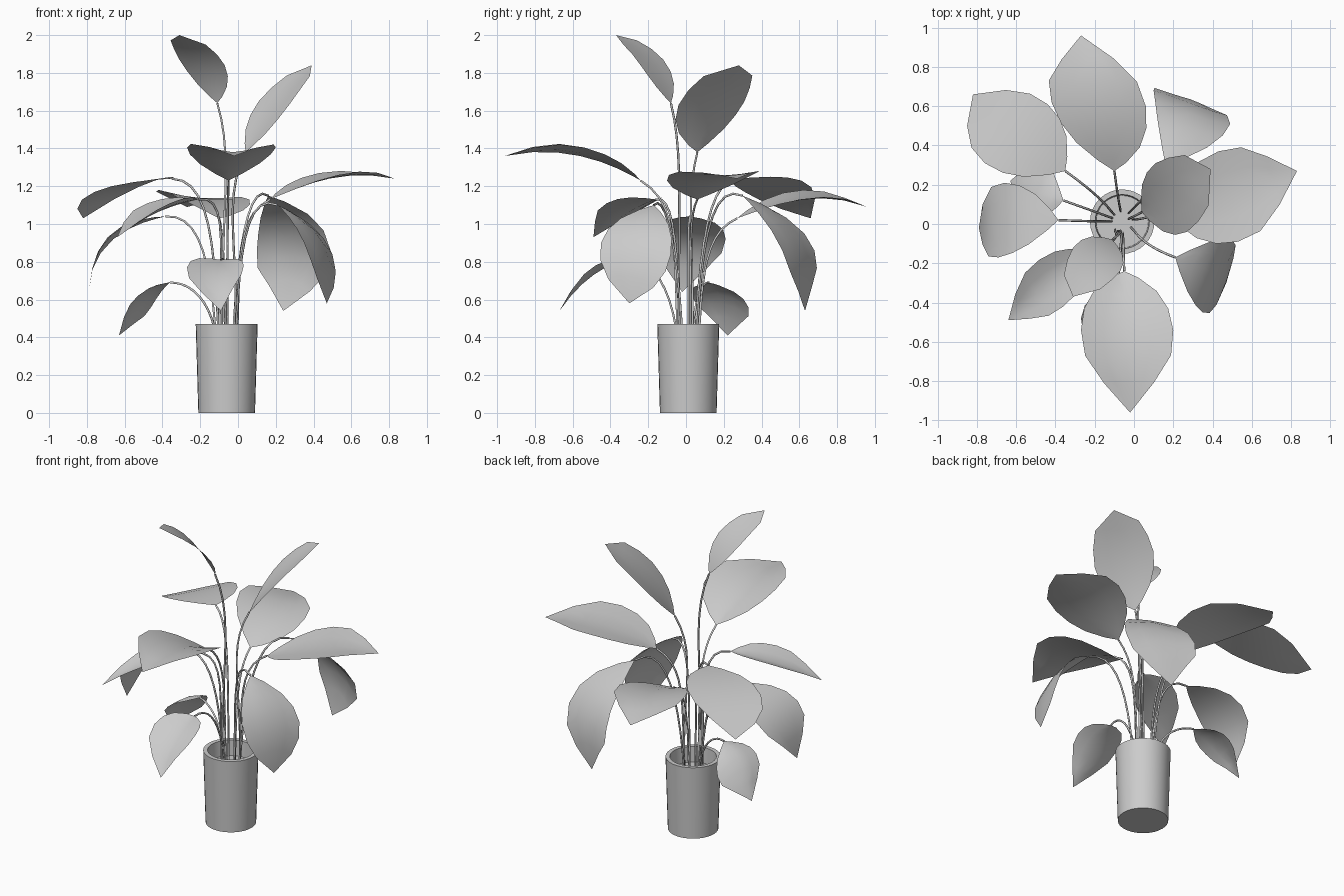
import bpy, bmesh, math
from mathutils import Vector as V

if "Cube" in bpy.data.objects:
    bpy.data.objects.remove(bpy.data.objects["Cube"])

CX, CY = -0.06, 0.012
SOIL = 0.37


def finish(bm, name, angle=40):
    bmesh.ops.remove_doubles(bm, verts=bm.verts, dist=0.0005)
    me = bpy.data.meshes.new(name)
    bm.to_mesh(me)
    bm.free()
    ob = bpy.data.objects.new(name, me)
    bpy.context.collection.objects.link(ob)
    bpy.context.view_layer.objects.active = ob
    bpy.ops.object.select_all(action='DESELECT')
    ob.select_set(True)
    bpy.ops.object.shade_smooth_by_angle(angle=math.radians(angle))
    return ob


def lathe(name, profile, n=32):
    bm = bmesh.new()
    rings = [[bm.verts.new((CX + r * math.cos(2 * math.pi * i / n),
                            CY + r * math.sin(2 * math.pi * i / n), z))
              for i in range(n)] for r, z in profile]
    for a, b in zip(rings, rings[1:]):
        for i in range(n):
            j = (i + 1) % n
            bm.faces.new((a[i], a[j], b[j], b[i]))
    bm.faces.new(rings[0][::-1])
    bm.faces.new(rings[-1])
    finish(bm, name)


# Pot with open rim and soil floor inside
lathe("pot", [(0.15, 0), (0.164, 0.47), (0.138, 0.47), (0.133, SOIL)])

# Outline of a leaf: position along the midrib, relative half width
OUTLINE = [(0, 0), (0.06, 0.3), (0.17, 0.68), (0.30, 0.91), (0.45, 1.0),
           (0.62, 0.93), (0.8, 0.54), (1, 0)]
TM = 0.45


def leaf(name, base, mid, tip, left, right, blunt=0.0):
    base, mid, tip, left, right = map(V, (base, mid, tip, left, right))
    # quadratic midrib passing through mid at TM
    ctrl = (mid - base * (1 - TM) ** 2 - tip * TM ** 2) / (2 * TM * (1 - TM))

    def point(t):
        return base * (1 - t) ** 2 + ctrl * 2 * t * (1 - t) + tip * t * t

    def tangent(t):
        return ((ctrl - base) * (1 - t) + (tip - ctrl) * t).normalized()

    t0 = tangent(TM)
    side = right - left
    side = (side - t0 * side.dot(t0)).normalized()
    normal = side.cross(t0)
    bm = bmesh.new()
    rows = []
    for t, w in OUTLINE:
        if t == 0.8:
            w += blunt
        q = t0.rotation_difference(tangent(t))
        row = []
        for s in (-1, -0.5, 0, 0.5, 1):
            d = (right if s > 0 else left) - mid
            off = (side * d.dot(side) * abs(s) + normal * d.dot(normal) * abs(s) ** 1.5
                   + t0 * d.dot(t0) * s * s)
            row.append(bm.verts.new(point(t) + (q @ off) * w))
        rows.append(row)
    for a, b in zip(rows, rows[1:]):
        for i in range(4):
            bm.faces.new((a[i], a[i + 1], b[i + 1], b[i]))
    finish(bm, name + "_leaf", 60)

    # Stem rising from the soil and arching into the leaf base
    out = V((base.x - CX, base.y - CY, 0))
    start = V((CX, CY, SOIL)) + out.normalized() * 0.055
    reach = (base - start).length
    cu = bpy.data.curves.new(name + "_stem", 'CURVE')
    cu.dimensions = '3D'
    cu.bevel_depth = 0.006
    cu.bevel_resolution = 1
    cu.resolution_u = 10
    sp = cu.splines.new('BEZIER')
    sp.bezier_points.add(1)
    a, b = sp.bezier_points
    for p in (a, b):
        p.handle_left_type = p.handle_right_type = 'FREE'
    up = V((0, 0, reach * 0.55)) + out * 0.08
    tan = tangent(0) * min(0.3, 0.27 * reach)
    a.co, a.handle_left, a.handle_right = start, start - up, start + up
    b.co, b.handle_left, b.handle_right = base, base - tan, base + tan
    ob = bpy.data.objects.new(name + "_stem", cu)
    bpy.context.collection.objects.link(ob)


# Leaves: base, mid, tip, left edge, right edge
leaf("front_upper", (-.05, -.24, 1.23), (-.04, -.56, 1.36), (-.02, -.96, 1.36),
     (-.27, -.54, 1.405), (.20, -.54, 1.405))
leaf("back", (-.10, .27, 1.03), (-.16, .60, 1.13), (-.27, .96, 1.09),
     (-.42, .62, 1.18), (.06, .60, 1.13))
leaf("back_left", (-.35, .27, 1.24), (-.60, .46, 1.2), (-.82, .66, 1.03),
     (-.76, .31, 1.17), (-.44, .61, 1.23), 0.08)
leaf("left", (-.385, .02, 1.04), (-.66, .02, .94), (-.79, -.02, .64),
     (-.69, -.17, .93), (-.66, .21, .92))
leaf("left_low", (-.36, .12, .69), (-.50, .17, .63), (-.63, .22, .41),
     (-.53, .03, .62), (-.46, .33, .56))
leaf("front_left", (-.21, -.16, 1.13), (-.42, -.30, 1.065), (-.64, -.49, .93),
     (-.36, -.42, 1.11), (-.48, -.18, 1.11))
leaf("tall_left", (-.11, -.08, 1.64), (-.19, -.17, 1.84), (-.31, -.37, 2.0),
     (-.31, -.12, 1.87), (-.07, -.24, 1.84), 0.2)
leaf("tall_right", (.04, .06, 1.38), (.18, .14, 1.61), (.39, .28, 1.84),
     (.11, .31, 1.65), (.27, -.04, 1.63), 0.2)
leaf("right", (.17, .06, 1.13), (.48, .15, 1.24), (.83, .27, 1.24),
     (.43, .37, 1.27), (.53, -.09, 1.26))
leaf("back_right", (.16, .30, 1.15), (.29, .56, .94), (.24, .63, .54),
     (.10, .68, .86), (.49, .51, .86))
leaf("front_right", (.21, -.17, 1.10), (.41, -.25, .93), (.47, -.30, .58),
     (.35, -.45, .90), (.50, -.08, .84), 0.1)
leaf("front_low", (-.09, -.32, .81), (-.11, -.49, .73), (-.09, -.67, .54),
     (-.27, -.48, .77), (.03, -.48, .78))
